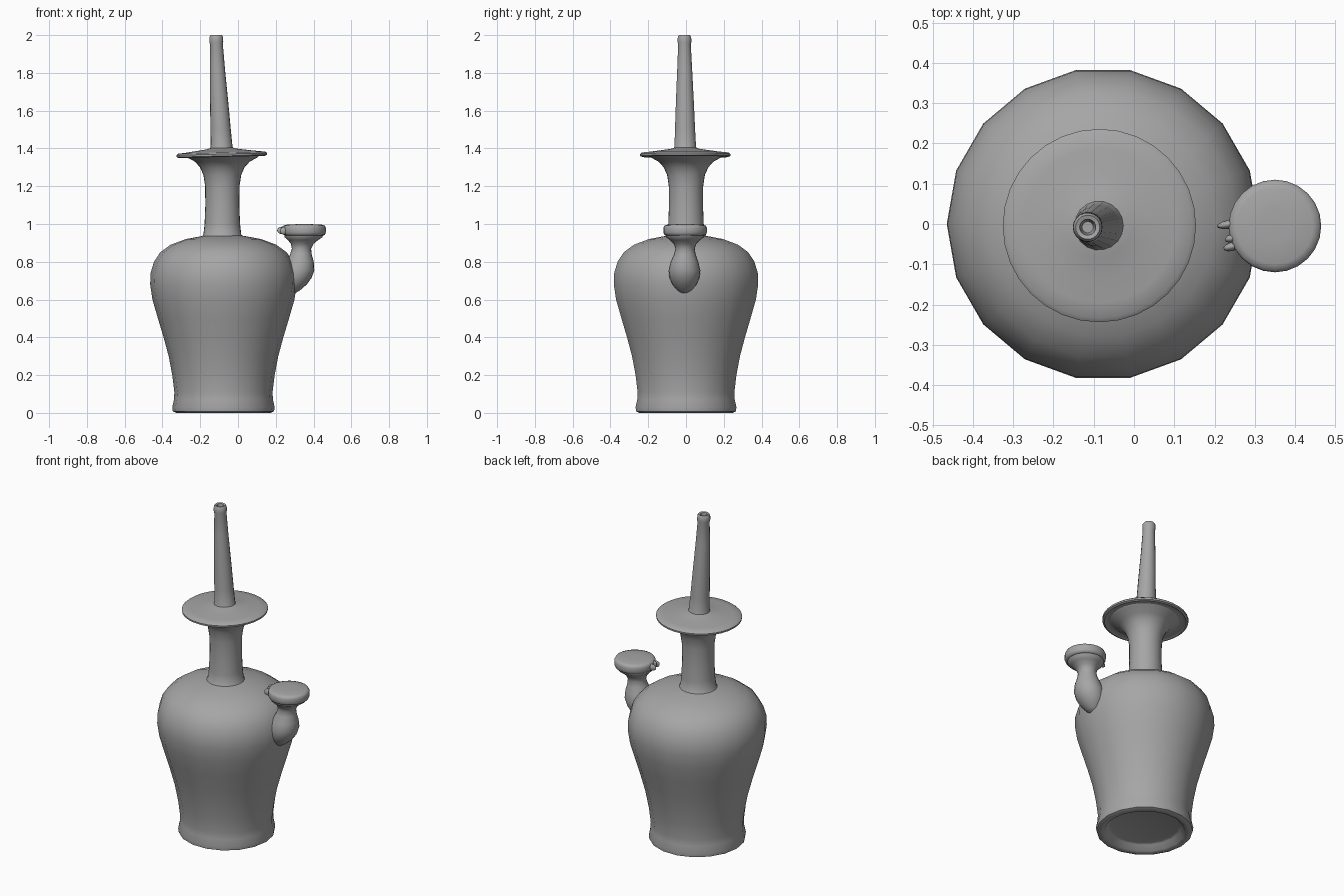
import bpy, bmesh, math
from mathutils import Vector

cube = bpy.data.objects.get("Cube")
if cube:
    bpy.data.objects.remove(cube, do_unlink=True)

clay = bpy.data.materials.new("grey clay")
clay.use_nodes = True
CLAY = (0.38, 0.38, 0.38, 1)
clay.diffuse_color = CLAY
clay.node_tree.nodes["Principled BSDF"].inputs["Base Color"].default_value = CLAY


def turned(name, rings, sides, tilt=0.0, angle=50):
    """Skin circular rings given as (centre x, centre y, z, radius), capping both ends."""
    bm = bmesh.new()
    loops = []
    for cx, cy, z, r in rings:
        loop = []
        for i in range(sides):
            a = math.tau * i / sides
            x, y = r * math.cos(a), r * math.sin(a)
            loop.append(bm.verts.new((cx + x, cy + y, z + tilt * x)))
        loops.append(loop)
    for low, high in zip(loops, loops[1:]):
        for i in range(sides):
            j = (i + 1) % sides
            bm.faces.new((low[i], low[j], high[j], high[i]))
    bm.faces.new(loops[0][::-1])
    bm.faces.new(loops[-1])
    bmesh.ops.recalc_face_normals(bm, faces=bm.faces)
    return finish(name, bm, angle)


def finish(name, bm, angle=50):
    mesh = bpy.data.meshes.new(name)
    bm.to_mesh(mesh)
    bm.free()
    mesh.materials.append(clay)
    obj = bpy.data.objects.new(name, mesh)
    bpy.context.collection.objects.link(obj)
    bpy.ops.object.select_all(action='DESELECT')
    obj.select_set(True)
    bpy.context.view_layer.objects.active = obj
    bpy.ops.object.shade_smooth_by_angle(angle=math.radians(angle))
    return obj


def on_axis(profile, cx=-0.077, cy=0.0):
    return [(cx, cy, z, r) for r, z in profile]


# Jar body, from the recessed underside up to the shoulder
turned("body", on_axis([
    (.19, .04), (.205, .035), (.225, .005), (.25, 0), (.268, .008), (.271, .03),
    (.262, .07), (.26, .11), (.271, .2), (.29, .3), (.317, .4), (.347, .5),
    (.376, .6), (.388, .68), (.386, .74), (.368, .8), (.335, .85),
    (.28, .89), (.2, .92), (.12, .935), (.09, .94)]), 18)

# Neck flaring out beneath the flange
turned("neck", on_axis([
    (.115, .925), (.1, .945), (.094, 1.0), (.09, 1.1), (.091, 1.2), (.1, 1.26),
    (.118, 1.3), (.145, 1.33), (.185, 1.352), (.2, 1.365)], -0.083), 28)

# Wide thin flange with a shallow domed top
turned("flange", on_axis([
    (.16, 1.36), (.2, 1.357), (.215, 1.362), (.228, 1.355), (.239, 1.36),
    (.24, 1.37), (.23, 1.378), (.19, 1.382), (.13, 1.39), (.08, 1.397),
    (.06, 1.403)], -0.086, -0.004), 32, tilt=0.025)

# Tall tapering spout, leaning slightly, with a small hole at the tip
turned("tall_spout", [
    (-.085, -.004, 1.385, .068), (-.087, -.004, 1.41, .058),
    (-.092, -.005, 1.5, .054), (-.1, -.006, 1.65, .048),
    (-.109, -.007, 1.82, .04), (-.114, -.008, 1.95, .034),
    (-.115, -.008, 1.965, .037), (-.115, -.008, 1.99, .036),
    (-.115, -.008, 2.0, .03), (-.115, -.008, 1.997, .02),
    (-.115, -.008, 1.95, .014)], 18, angle=60)

# Bulbous side spout rising from the shoulder to a flared cup
turned("side_spout", [
    (.285, -.008, .635, .02), (.29, -.008, .65, .04), (.3, -.008, .68, .064),
    (.311, -.008, .715, .079), (.32, -.008, .755, .084),
    (.328, -.008, .8, .073), (.333, -.006, .84, .057), (.336, -.005, .87, .051),
    (.34, -.005, .895, .06), (.344, -.005, .915, .08), (.347, -.005, .93, .1),
    (.348, -.005, .945, .103)], 20)

# Round lid closing the cup
turned("cup_lid", on_axis([
    (.1, .938), (.11, .943), (.115, .955), (.115, .98), (.11, .991),
    (.095, .996), (.04, .999)], .35, -.005), 24, angle=70)

# Small hinge fingers on the inner side of the lid
for number, (tip_x, tip_y, root_y, z) in enumerate(
        [(.206, -.006, .004, .965), (.226, -.04, -.03, .975), (.222, -.062, -.05, .96)]):
    tip, root = Vector((tip_x, tip_y, z)), Vector((.265, root_y, .968))
    bm = bmesh.new()
    bmesh.ops.create_uvsphere(bm, u_segments=10, v_segments=8, radius=1)
    finger = finish(f"hinge_finger_{number + 1}", bm, 80)
    finger.location = (tip + root) / 2
    finger.rotation_mode = 'QUATERNION'
    finger.rotation_quaternion = (root - tip).to_track_quat('X', 'Z')
    finger.scale = ((root - tip).length / 2, .011, .02)
